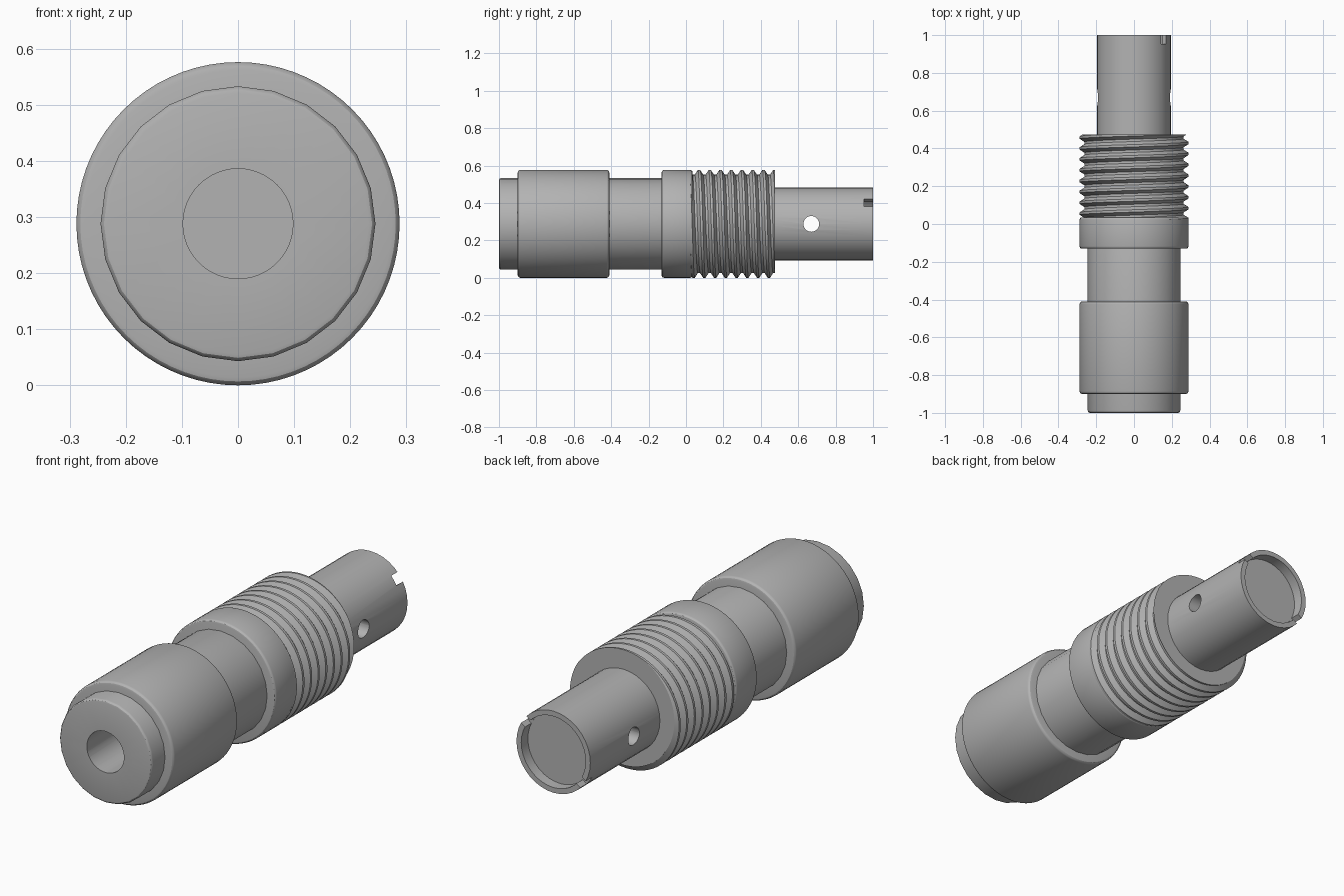
import bpy
import bmesh
from math import pi, sin, cos, radians
from mathutils import Matrix, Vector

if "Cube" in bpy.data.objects:
    bpy.data.objects.remove(bpy.data.objects["Cube"])

AXIS_Z = 0.288      # height of the long axis
BODY_R = 0.288      # sleeve, collar and thread crest
NECK_R = 0.245
TAIL_R = 0.195

steel = bpy.data.materials.new("grey steel")
steel.use_nodes = True
GREY = (0.45, 0.45, 0.45, 1)
steel.diffuse_color = GREY
steel.node_tree.nodes["Principled BSDF"].inputs["Base Color"].default_value = GREY


def finish(bm, name):
    """Turn a bmesh into an object lying on the long axis."""
    bmesh.ops.recalc_face_normals(bm, faces=bm.faces)
    mesh = bpy.data.meshes.new(name)
    bm.to_mesh(mesh)
    bm.free()
    mesh.materials.append(steel)
    obj = bpy.data.objects.new(name, mesh)
    obj.location.z = AXIS_Z
    bpy.context.collection.objects.link(obj)
    return obj


def select(obj):
    bpy.ops.object.select_all(action='DESELECT')
    obj.select_set(True)
    bpy.context.view_layer.objects.active = obj


def smooth(obj):
    select(obj)
    bpy.ops.object.shade_smooth_by_angle(angle=radians(30))


def lathe(name, profile, sides):
    """Spin (radius, y) points about the long axis."""
    bm = bmesh.new()
    verts = [bm.verts.new((0, y, r)) for r, y in profile]
    edges = [bm.edges.new(pair) for pair in zip(verts, verts[1:])]
    bmesh.ops.spin(bm, geom=verts + edges, cent=(0, 0, 0), axis=(0, 1, 0),
                   angle=2 * pi, steps=sides)
    bmesh.ops.remove_doubles(bm, verts=bm.verts, dist=1e-4)
    return finish(bm, name)


def band(r_in, r, y0, y1, b):
    """Closed ring profile with rounded outer corners."""
    steps = [k * pi / 6 for k in range(4)]
    front = [(r - b + b * sin(t), y0 + b - b * cos(t)) for t in steps]
    back = [(r - b + b * cos(t), y1 - b + b * sin(t)) for t in steps]
    return [(r_in, y0)] + front + back + [(r_in, y1), (r_in, y0)]


def cut(obj, bm):
    """Subtract a cutter from a part, then discard the cutter."""
    cutter = finish(bm, "cutter")
    cutter.hide_render = True
    mod = obj.modifiers.new("cut", 'BOOLEAN')
    mod.operation = 'DIFFERENCE'
    mod.solver = 'EXACT'
    mod.object = cutter
    select(obj)
    bpy.ops.object.modifier_apply(modifier=mod.name)
    bpy.data.objects.remove(cutter)


def rod(radius, length, axis, y, sides=48):
    """Cylinder cutter along X or Y, centred at y."""
    bm = bmesh.new()
    turn = Matrix.Rotation(pi / 2, 4, 'Y' if axis == 'X' else 'X')
    bmesh.ops.create_cone(bm, cap_ends=True, segments=sides, radius1=radius,
                          radius2=radius, depth=length,
                          matrix=Matrix.Translation((0, y, 0)) @ turn)
    return bm


def thread(name, y0, y1, pitch, depth, sides):
    """Right-handed helical surface, trimmed flat at both ends."""
    tooth = [(0, 0), (0.22, 0), (0.5, depth), (0.72, depth)]
    turns = int((y1 - y0) / pitch) + 4
    rows = [(t + k, BODY_R - d) for k in range(turns) for t, d in tooth]
    bm = bmesh.new()
    grid = []
    for i in range(sides + 1):
        a = 2 * pi * i / sides
        grid.append([bm.verts.new((r * cos(a),
                                   y0 + pitch * (t - 1 - i / sides),
                                   r * sin(a))) for t, r in rows])
    for c, d in zip(grid, grid[1:]):
        for j in range(len(rows) - 1):
            bm.faces.new((c[j], c[j + 1], d[j + 1], d[j]))
    bmesh.ops.remove_doubles(bm, verts=bm.verts, dist=1e-4)
    for y, direction in ((y0, -1), (y1, 1)):
        bmesh.ops.bisect_plane(bm, geom=bm.verts[:] + bm.edges[:] + bm.faces[:],
                               plane_co=(0, y, 0), plane_no=(0, direction, 0),
                               clear_outer=True)
    rim = [e for e in bm.edges if e.is_boundary]
    bmesh.ops.holes_fill(bm, edges=rim, sides=0)
    return finish(bm, name)


# Core: front tip and neck, with the bore in its front face
core = lathe("core_shaft", band(0, NECK_R, -1, -0.08, 0.012), 24)
cut(core, rod(0.098, 1, 'Y', -1))

# Front sleeve and middle collar
sleeve = lathe("front_sleeve", band(0.2, BODY_R, -0.9, -0.41, 0.014), 72)
collar = lathe("middle_collar", band(0, BODY_R, -0.13, 0.035, 0.012), 72)

# Threaded section
screw = thread("threaded_section", 0.02, 0.475, 0.0575, 0.025, 72)

# Tail tube with a shallow end recess, a cross hole and a slotted rim
tail = lathe("tail_tube", [(0, 0.4), (TAIL_R, 0.4), (TAIL_R, 1), (0.17, 1),
                           (0.17, 0.95), (0, 0.95)], 36)
cut(tail, rod(0.042, 1, 'X', 0.67, 32))
slot = bmesh.new()
bmesh.ops.create_cube(slot, size=1, matrix=Matrix.Translation((0, 1.002, 0))
                      @ Matrix.Rotation(radians(-36), 4, 'Y')
                      @ Matrix.Diagonal(Vector((0.6, 0.1, 0.048, 1))))
cut(tail, slot)

for part in (core, sleeve, collar, screw, tail):
    smooth(part)
